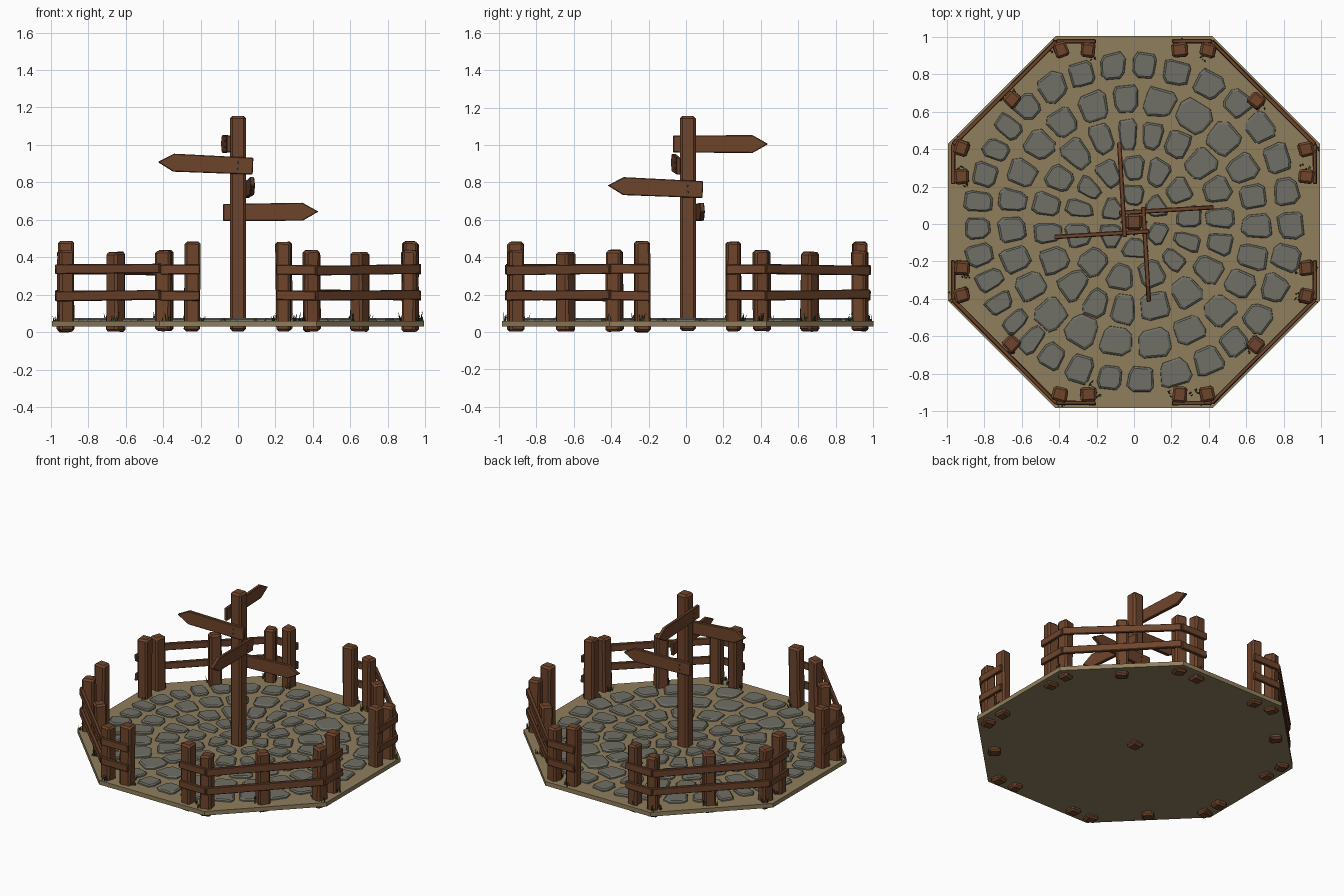
import bpy
import bmesh
import random
from math import radians, cos, sin, pi, atan2, hypot
from mathutils import Matrix, Vector

random.seed(4)
if "Cube" in bpy.data.objects:
    bpy.data.objects.remove(bpy.data.objects["Cube"], do_unlink=True)

CENTRE = Matrix.Translation((0, 0.01, 0))


def material(name, rgb, rough=0.9):
    mat = bpy.data.materials.new(name)
    mat.use_nodes = True
    mat.diffuse_color = (*rgb, 1)
    bsdf = mat.node_tree.nodes["Principled BSDF"]
    bsdf.inputs["Base Color"].default_value = (*rgb, 1)
    bsdf.inputs["Roughness"].default_value = rough
    return mat


WOOD = material("brown wood", (0.155, 0.058, 0.025))
STONE = material("grey stone", (0.16, 0.16, 0.135))
DIRT = material("tan dirt", (0.28, 0.21, 0.108))
GRASS = material("dark green grass", (0.025, 0.065, 0.022))
IRON = material("dark iron", (0.06, 0.06, 0.06))


def finish(name, bm, mat, matrix=Matrix(), bevel=0):
    """Turn a bmesh into an object placed about the model's centre."""
    bmesh.ops.recalc_face_normals(bm, faces=bm.faces)
    mesh = bpy.data.meshes.new(name)
    bm.to_mesh(mesh)
    bm.free()
    mesh.materials.append(mat)
    obj = bpy.data.objects.new(name, mesh)
    bpy.context.collection.objects.link(obj)
    obj.matrix_world = CENTRE @ matrix
    if bevel:
        mod = obj.modifiers.new("chamfer", "BEVEL")
        mod.width = bevel
        mod.segments = 1
    return obj


def wobble(amount):
    return random.uniform(-amount, amount)


def turn(degrees, axis="Z"):
    return Matrix.Rotation(radians(degrees), 4, axis)


def beam(name, size, matrix, rough=0.004):
    """Chamfered timber with slightly uneven corners."""
    bm = bmesh.new()
    bmesh.ops.create_cube(bm, size=1)
    for v in bm.verts:
        v.co = Vector([c * s + wobble(rough) for c, s in zip(v.co, size)])
    return finish(name, bm, WOOD, matrix, min(size) * 0.16)


def prism(bm, outline, offset):
    """Extrude a closed outline of points along an offset."""
    face = bm.faces.new([bm.verts.new(p) for p in outline])
    new = bmesh.ops.extrude_face_region(bm, geom=[face])["geom"]
    bmesh.ops.translate(bm, vec=offset,
                        verts=[g for g in new if isinstance(g, bmesh.types.BMVert)])


# Octagonal ground slab
bm = bmesh.new()
ground = [turn(90 * k) @ Vector(p) for k in range(4)
          for p in ((0.993, 0.42, 0.03), (0.42, 0.993, 0.03))]
prism(bm, ground, (0, 0, 0.03))
finish("ground_slab", bm, DIRT)

# Paving rings: radius, half depth, direction of each stone in degrees
RINGS = {
    "outer": (0.835, 0.07, [11, 24, 37, 49, 61, 75, 86, 98, 109, 121, 133, 143, 152, 162, 173,
                            182, 192, 202, 211, 220, 229, 238, 250, 261, 272, 285, 299, 310,
                            322, 335, 347, 359]),
    "second": (0.655, 0.076, [12, 26, 42, 60, 79, 94, 109, 126, 141, 157, 170, 183, 198, 211,
                              228, 244, 261, 279, 298, 314, 330, 344, 358]),
    "third": (0.47, 0.076, [2, 21, 41, 61, 79, 94, 110, 130, 150, 169, 187, 205, 227, 245,
                            263, 283, 308, 328, 347]),
    "fourth": (0.295, 0.07, [3, 34, 65, 90, 118, 145, 164, 191, 225, 255, 290, 318, 340]),
    "inner": (0.14, 0.055, [35, 90, 150, 210, 270, 335]),
}


def paving_stone(bm, radius, depth, low, high):
    """Rounded-corner slab between two angles, with a chamfered top."""
    mid, half = (low + high) / 2, (high - low) / 2
    corner = [(1, 0.6), (0.62, 1), (-0.62, 1), (-1, 0.6),
              (-1, -0.6), (-0.62, -1), (0.62, -1), (1, -0.6)]
    corner = [(u + wobble(0.12), v + wobble(0.12)) for u, v in corner]
    loops = []
    for scale, z in ((1, 0.055), (0.97, 0.068), (0.84, 0.075)):
        loop = []
        for u, v in corner:
            a, r = mid + u * half * scale, radius + v * depth * scale
            loop.append(bm.verts.new((r * cos(a), r * sin(a), z)))
        loops.append(loop)
    for lower, upper in zip(loops, loops[1:]):
        for i in range(len(lower)):
            j = (i + 1) % len(lower)
            bm.faces.new((lower[i], lower[j], upper[j], upper[i]))
    bm.faces.new(loops[-1])


for ring, (radius, depth, angles) in RINGS.items():
    bm = bmesh.new()
    gap = 0.017 / radius
    for i, angle in enumerate(angles):
        before = angles[i - 1] - (360 if i == 0 else 0)
        after = angles[(i + 1) % len(angles)] + (360 if i == len(angles) - 1 else 0)
        paving_stone(bm, radius + wobble(0.008), depth + wobble(0.006),
                     radians(before + angle) / 2 + gap, radians(angle + after) / 2 - gap)
    finish(f"{ring}_paving_ring", bm, STONE)

# Signpost
beam("signpost", (0.085, 0.085, 1.15), Matrix.Translation((0, 0, 0.58)), 0.001)

# Arrow boards: heading, height, upward tilt
ARROW = [(-0.08, -0.045), (0.345, -0.048), (0.43, 0), (0.345, 0.048), (-0.08, 0.045)]
BOARDS = {"front": (180, 0.89, 2.5), "back": (0, 0.64, 0.5),
          "left": (270, 0.765, 2.5), "right": (90, 1.005, 0)}
for side, (heading, height, tilt) in BOARDS.items():
    place = (turn(heading) @ Matrix.Translation((0, 0.054, height))
             @ turn(3.4) @ turn(-tilt, "Y"))
    bm = bmesh.new()
    prism(bm, [(x, -0.012, z) for x, z in ARROW], (0, 0.024, 0))
    finish(f"{side}_arrow_board", bm, WOOD, place, 0.004)
    bm = bmesh.new()
    for z in (-0.016, 0.016):
        bmesh.ops.create_cone(bm, cap_ends=True, segments=6, radius1=0.006, radius2=0.005,
                              depth=0.006, matrix=Matrix.Translation((0, 0.014, z))
                              @ turn(-90, "X"))
    finish(f"{side}_board_nails", bm, IRON, place)

# Fence corners: posts as x, y, height, yaw
POSTS = [(0.245, 0.92, 0.48, 4), (0.395, 0.92, 0.435, -15), (0.655, 0.65, 0.425, -40),
         (0.92, 0.39, 0.435, 15), (0.92, 0.245, 0.482, -5)]
RAIL_PATH = [(0.205, 0.966), (0.415, 0.966), (0.966, 0.415), (0.966, 0.205)]


def fence_corner(name, spin):
    for i, (x, y, top, yaw) in enumerate(POSTS):
        lift = Matrix.Translation((x, y, top / 2 + 0.003))
        beam(f"{name}_fence_post_{i + 1}", (0.082, 0.076, top + wobble(0.006)),
             spin @ lift @ turn(yaw + wobble(4)))
    for level, z in (("lower", 0.197), ("upper", 0.335)):
        for i, (a, b) in enumerate(zip(RAIL_PATH, RAIL_PATH[1:])):
            dx, dy = b[0] - a[0], b[1] - a[1]
            middle = Matrix.Translation(((a[0] + b[0]) / 2, (a[1] + b[1]) / 2, z + wobble(0.004)))
            yaw = Matrix.Rotation(atan2(dy, dx), 4, "Z")
            beam(f"{name}_{level}_rail_{i + 1}", (hypot(dx, dy), 0.022, 0.05),
                 spin @ middle @ yaw @ turn(wobble(0.8), "Y"), 0.002)


def grass_tufts(name, spin):
    """Thin three-sided blades gathered around the post feet."""
    bm = bmesh.new()
    for x, y, _, _ in POSTS:
        for _ in range(2):
            around = random.uniform(0, 2 * pi)
            foot = Vector((x + 0.052 * cos(around), y + 0.052 * sin(around), 0.055))
            for _ in range(4):
                base = foot + Vector((wobble(0.014), wobble(0.014), 0))
                tip = base + Vector((wobble(0.016), wobble(0.016), random.uniform(0.025, 0.06)))
                ring = [bm.verts.new(base + Vector((0.005 * cos(t), 0.005 * sin(t), 0)))
                        for t in (0, 2 * pi / 3, 4 * pi / 3)]
                peak = bm.verts.new(tip)
                for k in range(3):
                    bm.faces.new((ring[k], ring[(k + 1) % 3], peak))
    for v in bm.verts:
        v.co.x, v.co.y = min(v.co.x, 0.99), min(v.co.y, 0.985)
    finish(f"{name}_grass", bm, GRASS, spin)


for k, name in enumerate(("back_left", "back_right", "front_right", "front_left")):
    fence_corner(name, turn(90 * k))
    grass_tufts(name, turn(90 * k))
